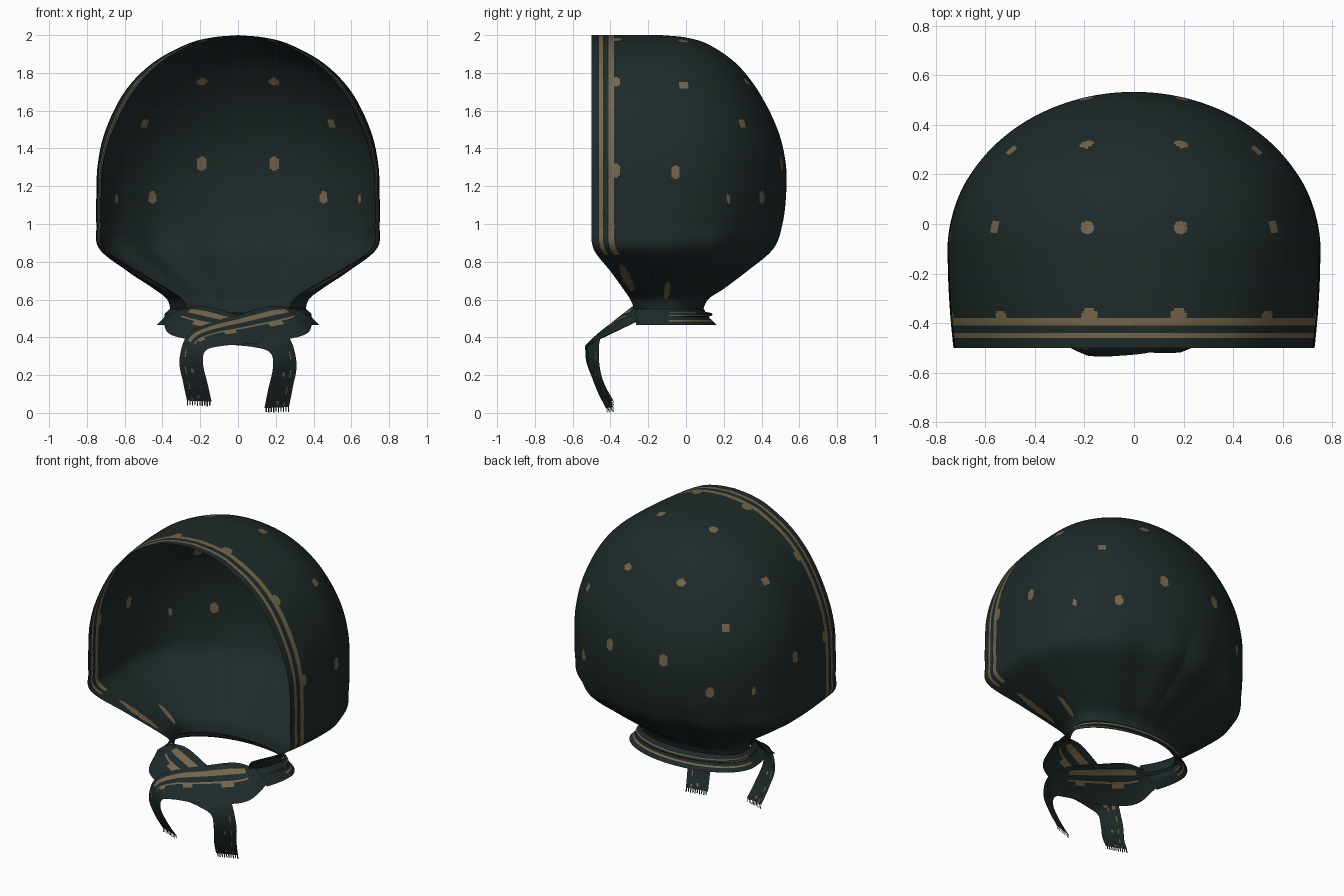
import bpy, bmesh, math
from mathutils import Vector

if "Cube" in bpy.data.objects:
    bpy.data.objects.remove(bpy.data.objects["Cube"])


def material(name, rgb):
    m = bpy.data.materials.new(name)
    m.diffuse_color = (*rgb, 1)
    m.use_nodes = True
    m.node_tree.nodes["Principled BSDF"].inputs["Base Color"].default_value = m.diffuse_color
    return m


CLOTH = material("dark green cloth", (0.0135, 0.0225, 0.0225))
GOLD = material("dull gold print", (0.175, 0.130, 0.072))


def spline(pts, t):
    """Catmull-Rom through tuples of any length, t in 0..len-1."""
    i = min(int(t), len(pts) - 2)
    f = t - i
    b, c = pts[i], pts[i + 1]
    a = pts[i - 1] if i else [2 * p - q for p, q in zip(b, c)]
    d = pts[i + 2] if i + 2 < len(pts) else [2 * q - p for p, q in zip(b, c)]
    return [0.5 * (2 * q + (r - p) * f + (2 * p - 5 * q + 4 * r - s) * f * f
                   + (3 * q - p - 3 * r + s) * f ** 3) for p, q, r, s in zip(a, b, c, d)]


def sheet(name, rows, is_gold):
    """Grid of points to a cloth sheet; is_gold(row, column, centre) picks the print."""
    bm = bmesh.new()
    vs = [[bm.verts.new(p) for p in r] for r in rows]
    for i in range(len(rows) - 1):
        for j in range(len(rows[0]) - 1):
            f = bm.faces.new((vs[i][j], vs[i][j + 1], vs[i + 1][j + 1], vs[i + 1][j]))
            f.smooth = True
            f.material_index = int(is_gold(i, j, f.calc_center_median()))
    bmesh.ops.remove_doubles(bm, verts=bm.verts, dist=0.0002)
    me = bpy.data.meshes.new(name)
    bm.to_mesh(me)
    bm.free()
    me.materials.append(CLOTH)
    me.materials.append(GOLD)
    bpy.context.collection.objects.link(bpy.data.objects.new(name, me))


STRAIGHT, MIDDLE, BACK = 15, 22, 90


def u_section(z, w, yf, yc, yb, kf, fold):
    """Horizontal U: straight sides from the front edge, half ellipse at the back."""
    half = []
    ys = [yf + 0.01 * k for k in range(STRAIGHT)]
    y0 = yf + 0.01 * STRAIGHT
    ys += [y0 + (yc - y0) * k / MIDDLE for k in range(MIDDLE)]
    for y in ys:
        q = (yc - y) / (yc - yf)
        half.append((w * (1 - (1 - kf) * q * q), y, z))
    for k in range(BACK + 1):
        a = math.pi / 2 * k / BACK
        s = 1 + fold * math.sin(a) * math.sin(13 * a + 2 * z)
        half.append((w * math.cos(a) * s, yc + (yb - yc) * math.sin(a) * s, z))
    return half + [(-x, y, zz) for x, y, zz in half[-2::-1]]


# Hood: height, half width, front y, bend y, back y, front narrowing
HOOD = [(0.53, .355, -.265, -.08, .085, .74), (0.60, .375, -.295, -.08, .115, .78),
        (0.66, .45, -.335, -.09, .20, .84), (0.75, .585, -.40, -.1, .315, .91),
        (0.87, .735, -.49, -.1, .455, .965), (1.0, .75, -.5, -.1, .51, .965),
        (1.15, .75, -.5, -.1, .530, .965), (1.32, .742, -.5, -.1, .528, .96),
        (1.5, .70, -.5, -.1, .485, .94), (1.7, .60, -.5, -.1, .385, .92),
        (1.85, .455, -.5, -.1, .265, .91), (1.95, .275, -.5, -.11, .12, .9),
        (1.987, .14, -.5, -.12, 0, .9), (2.0, 0, -.5, -.13, -.13, .9)]
PER = 19
rows = []
for n in range(PER * (len(HOOD) - 1) + 1):
    z, w, yf, yc, yb, kf = spline(HOOD, n / PER)
    fold = 0.026 * math.exp(-((z - 0.78) / 0.2) ** 2)
    rows.append(u_section(min(z, 2), max(w, 0), yf, yc, yb, kf, fold))

# Printed spots on one half: x, y, z, radius, vertical stretch, slant of y per z
SPOTS = [(.19, .33, 1.76, .026, 1, 0), (.185, .5, 1.315, .028, 1.3, 0),
         (.5, .31, 1.53, .025, 1, 0), (.45, .4, 1.14, .026, 1.2, 0),
         (.19, -.015, 1.97, .027, 1, 0), (.565, -.01, 1.745, .027, 1, 0),
         (.74, -.055, 1.27, .027, 1.3, 0), (.65, .235, 1.13, .015, 1.5, 0),
         (.18, -.375, 1.97, .033, 1, 0), (.52, -.375, 1.74, .033, 1, 0),
         (.73, -.38, 1.285, .033, 1.2, 0), (.50, -.31, .705, .024, 3, -.4),
         (.43, -.10, .66, .016, 2.8, .15)]
points = [Vector(p) for r in rows for p in r if p[0] >= 0]
spots = []
for x, y, z, r, s, slant in SPOTS:
    near = min(points, key=lambda p: (p - Vector((x, y, z))).length_squared)
    spots.append((near, r, s, slant))
LAST = len(rows[0]) - 2


def hood_print(i, j, c):
    k = min(j, LAST - j)
    if k in (4, 5, 9, 10, 11) and c.z > 0.84:
        return True
    p = Vector((abs(c.x), c.y, c.z))
    for q, r, s, slant in spots:
        d = p - q
        if abs(d.z) < r * s and abs(d.x) < 0.15:
            across = d.y - slant * d.z
            along = 0 if slant else d.x
            if along ** 2 + across ** 2 + (d.z / s) ** 2 < r * r:
                return True
    return False


sheet("hood", rows, hood_print)

# Flared neck band under the hood
BAND = [(.55, .362, -.265, -.08, .095, .8), (.535, .375, -.265, -.08, .105, .8),
        (.528, .385, -.265, -.08, .135, .84), (.515, .39, -.265, -.08, .138, .85),
        (.508, .39, -.265, -.08, .12, .87), (.485, .41, -.265, -.08, .143, .9),
        (.465, .43, -.265, -.08, .163, .92)]
band_rows = [u_section(*spline(BAND, n / 3), 0.0) for n in range(3 * (len(BAND) - 1), -1, -1)]
sheet("neck_band", band_rows,
      lambda i, j, c: i in (3, 8, 9, 12) and 30 < j < LAST - 30)

# Crossing ties: upper and lower edge curves, from one neck corner across to the far tail
UPPER = [(.29, -.25, .555), (.17, -.28, .565), (0, -.33, .52), (-.17, -.39, .47),
         (-.27, -.465, .41), (-.31, -.47, .28), (-.29, -.435, .16), (-.27, -.385, .065)]
LOWER = [(.40, -.255, .485), (.345, -.42, .41), (.1, -.51, .37), (-.08, -.533, .355),
         (-.17, -.533, .33), (-.185, -.525, .26), (-.16, -.48, .15), (-.14, -.425, .06)]
ACROSS, ALONG = 20, 84


def tie(name, side, back, drop, printed):
    def place(p, t):
        return Vector((p[0] * side, p[1] + back * math.sin(math.pi * t), p[2] - drop * t * t))
    grid = []
    for n in range(ALONG + 1):
        t = n / ALONG
        a = place(spline(UPPER, t * 7), t)
        b = place(spline(LOWER, t * 7), t)
        bow = Vector((0, -0.012, 0.008))
        grid.append([a.lerp(b, k / ACROSS) + bow * math.sin(math.pi * k / ACROSS) * (1 - t)
                     for k in range(ACROSS + 1)])

    # Thick and thin stripe with bumps across the throat, a few spots on the tail
    def tie_print(i, j, c):
        if 6 < i < printed:
            return j in (3, 4, 5, 9) or j in (10, 11) and i % 14 < 4
        return i >= 50 and (j == 4 and i % 9 < 4 or j in (9, 10) and i % 16 < 2)
    sheet(name, grid, tie_print)

    # Fringe threads at the tail end
    bm = bmesh.new()
    end = grid[-1]
    for k in range(0, ACROSS, 2):
        p, q = end[k], end[k + 1]
        down = Vector((0, 0.004, -0.022 if k % 4 else -0.026))
        bm.faces.new([bm.verts.new(v) for v in (p, q, q + down, p + down)])
    me = bpy.data.meshes.new(name + "_fringe")
    bm.to_mesh(me)
    bm.free()
    me.materials.append(CLOTH)
    bpy.context.collection.objects.link(bpy.data.objects.new(name + "_fringe", me))


tie("front_tie", 1, 0, 0, 50)
tie("rear_tie", -1, 0.014, 0.034, 36)
